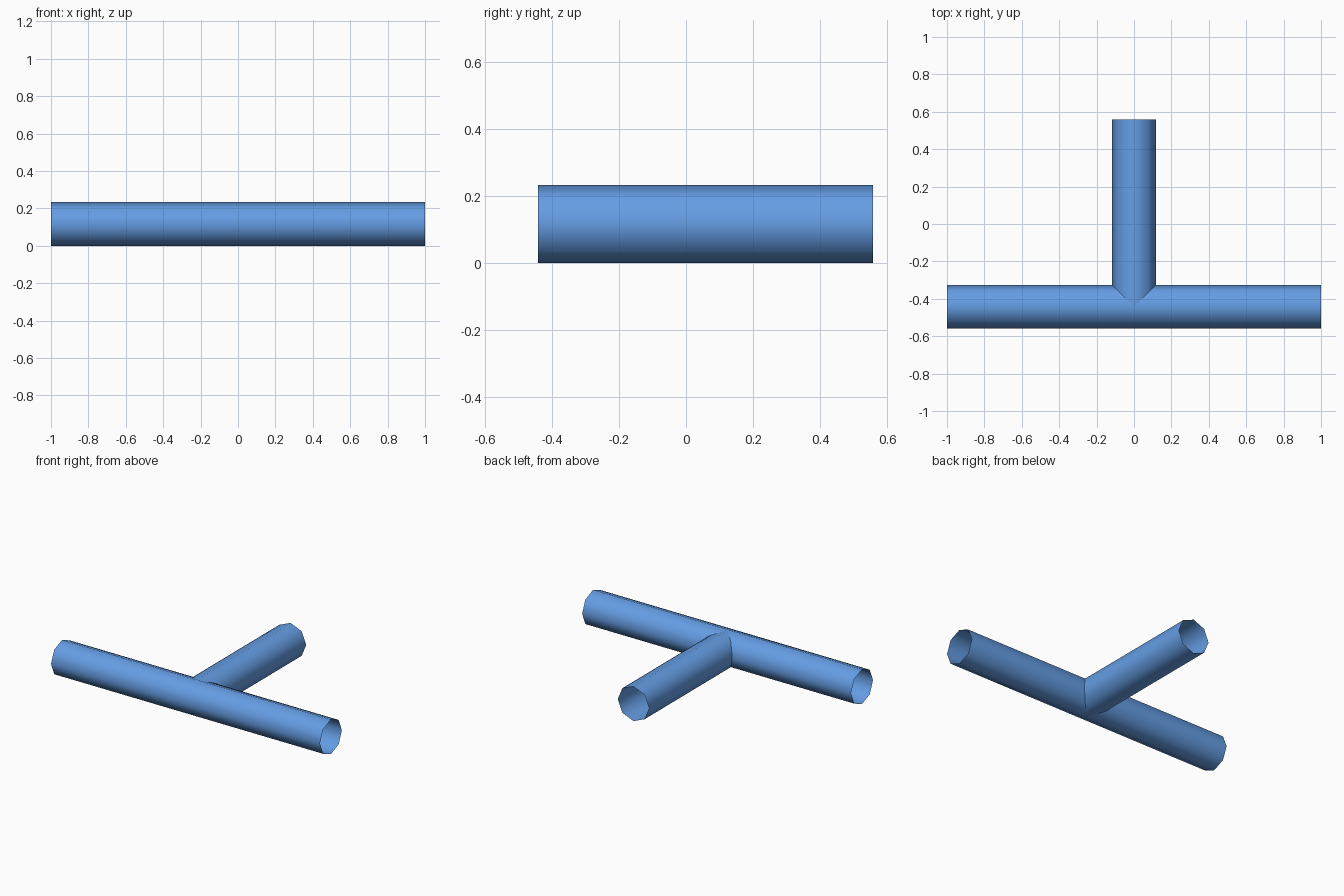
import bpy
from math import pi

if "Cube" in bpy.data.objects:
    bpy.data.objects.remove(bpy.data.objects["Cube"])

R = 0.1165           # pipe radius (corner to axis)
AXIS_Y = -0.4415     # main pipe axis

blue = bpy.data.materials.new("blue")
blue.diffuse_color = (0.13, 0.34, 0.78, 1)
blue.use_nodes = True
blue.node_tree.nodes["Principled BSDF"].inputs["Base Color"].default_value = blue.diffuse_color


def pipe(name, length, location, rotation):
    """Open-ended, smooth-shaded eight-sided tube."""
    bpy.ops.mesh.primitive_cylinder_add(
        vertices=8, radius=R, depth=length, end_fill_type='NOTHING',
        location=location, rotation=rotation)
    ob = bpy.context.object
    ob.name = name
    ob.data.materials.append(blue)
    bpy.ops.object.shade_smooth()
    return ob


# Long pipe across the front
pipe("main_pipe", 2.0, (0, AXIS_Y, R), (0, pi / 2, 0))

# Branch pipe, starting at the main pipe's axis and running back
pipe("branch_pipe", 1.0, (0, AXIS_Y + 0.5, R), (pi / 2, 0, 0))
